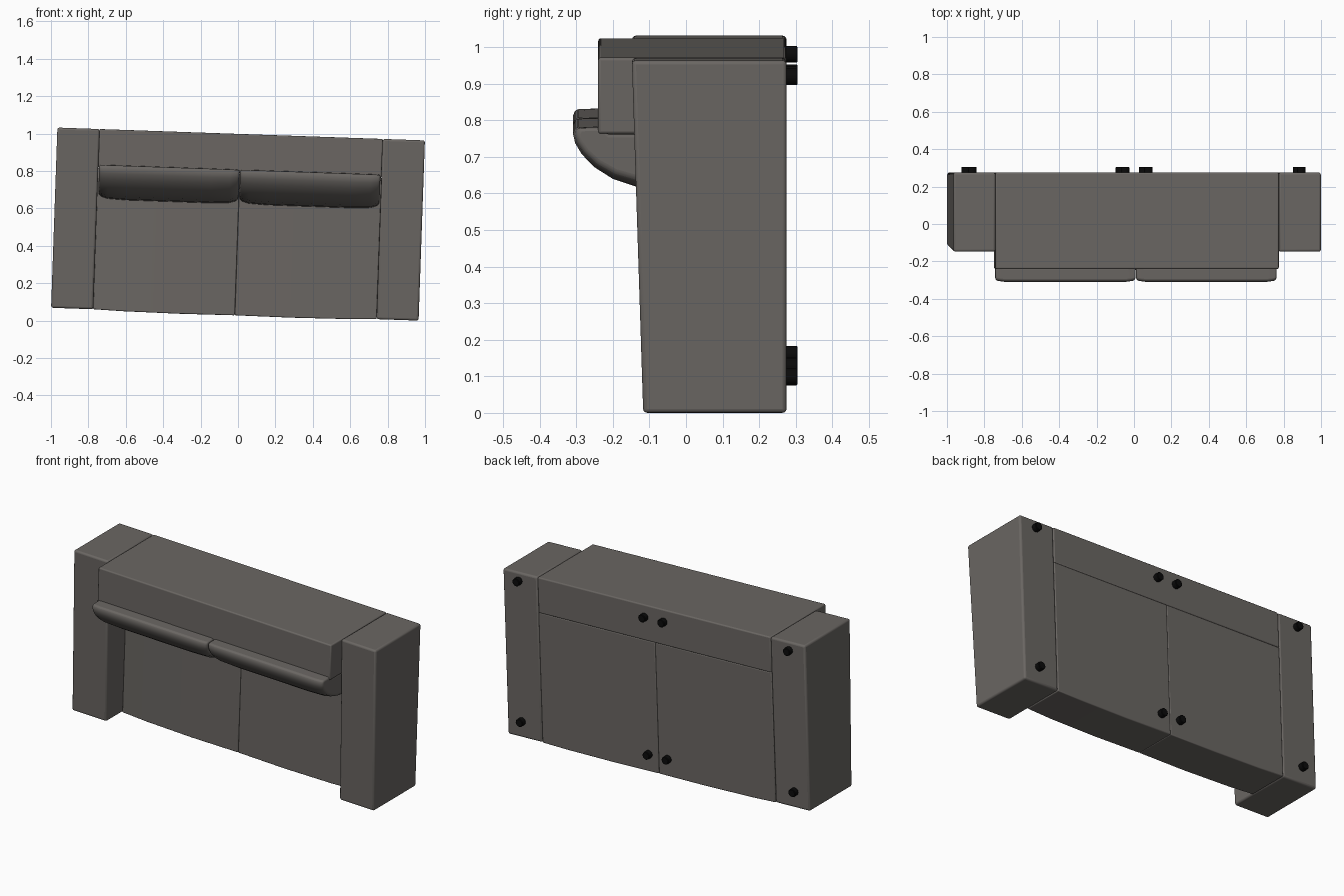
import bpy, bmesh, math
from mathutils import Matrix

cube = bpy.data.objects.get("Cube")
if cube:
    bpy.data.objects.remove(cube, do_unlink=True)

# The sofa lies on its back side, tipped slightly sideways
TILT = Matrix.Translation((0, 0, 0.516)) @ Matrix.Rotation(math.radians(2), 4, 'Y')
TOP, BACK, INNER, OUTER = 0.482, 0.275, 0.758, 0.983


def material(name, rgb):
    m = bpy.data.materials.new(name)
    m.use_nodes = True
    m.diffuse_color = (*rgb, 1)
    bsdf = m.node_tree.nodes["Principled BSDF"]
    bsdf.inputs["Base Color"].default_value = (*rgb, 1)
    bsdf.inputs["Roughness"].default_value = 0.8
    return m


fabric = material("grey fabric", (0.145, 0.134, 0.124))
black = material("black plastic", (0.003, 0.003, 0.003))


def finish(bm, name, mat, bevel, segments=3):
    bmesh.ops.recalc_face_normals(bm, faces=bm.faces)
    mesh = bpy.data.meshes.new(name)
    bm.to_mesh(mesh)
    bm.free()
    mesh.materials.append(mat)
    obj = bpy.data.objects.new(name, mesh)
    bpy.context.collection.objects.link(obj)
    obj.matrix_world = TILT
    mod = obj.modifiers.new("soft edges", 'BEVEL')
    mod.width, mod.segments = bevel, segments
    mod.limit_method, mod.angle_limit = 'ANGLE', math.radians(40)
    bpy.ops.object.select_all(action='DESELECT')
    obj.select_set(True)
    bpy.context.view_layer.objects.active = obj
    bpy.ops.object.shade_smooth_by_angle(angle=math.radians(40))


def loft(name, sections, bevel):
    """Skin a row of (x, side profile) sections and cap both ends."""
    bm = bmesh.new()
    rings = [[bm.verts.new((x, y, z)) for y, z in profile] for x, profile in sections]
    for a, b in zip(rings, rings[1:]):
        for i in range(len(a)):
            bm.faces.new((a[i - 1], a[i], b[i], b[i - 1]))
    bm.faces.new(rings[0])
    bm.faces.new(rings[-1])
    finish(bm, name, fabric, bevel)


def box(y0, y1, z0, z1):
    return [(y0, z0), (y1, z0), (y1, z1), (y0, z1)]


# Backrest spanning between the arms
backrest = box(-0.24, BACK, 0.274, TOP)
loft("backrest", [(-INNER, backrest), (INNER, backrest)], 0.007)

# Side profiles of arm and rounded back pillow
arm = [(-0.117, -TOP), (BACK, -TOP), (BACK, TOP), (-0.148, TOP)]
pillow = [(0.06, 0.27), (0.06, 0.105), (-0.06, 0.112), (-0.14, 0.125), (-0.2, 0.145),
          (-0.25, 0.177), (-0.285, 0.214), (-0.303, 0.245), (-0.309, 0.272),
          (-0.302, 0.29), (-0.235, 0.292), (-0.22, 0.27)]
# Pillow end taper: distance from the end, depth factor, height factor
taper = [(0, 0.96, 0.82), (0.015, 0.985, 0.91), (0.05, 1, 0.97), (0.15, 1, 1)]


def pillow_section(x, depth, height):
    return x, [(y * depth, 0.28 + (z - 0.28) * height) for y, z in pillow]


for side, s in (("left", 1), ("right", -1)):
    loft(side + "_arm", [(s * INNER, arm), (s * OUTER, arm)], 0.011)

    # Seat half, with a front edge that swells slightly towards the middle
    seat = [(s * x, box(0.03 - swell, BACK, -TOP - swell, 0.276))
            for x, swell in ((0, 0.006), (0.3, 0.008), (0.6, 0.005), (INNER, 0))]
    loft(side + "_seat", seat, 0.005)

    ends = [pillow_section(s * (0.002 + d), a, b) for d, a, b in taper]
    ends += [pillow_section(s * (0.752 - d), a, b) for d, a, b in reversed(taper)]
    loft(side + "_back_pillow", ends, 0.008)

    # Round feet on the underside
    for place, x, z in (("outer_rear", 0.88, 0.434), ("inner_rear", 0.062, 0.412),
                        ("outer_front", 0.887, -0.387), ("inner_front", 0.062, -0.388)):
        bm = bmesh.new()
        bmesh.ops.create_cone(
            bm, cap_ends=True, segments=12, radius1=0.023, radius2=0.023, depth=0.04,
            matrix=Matrix.Translation((s * x, BACK + 0.01, z)) @ Matrix.Rotation(math.pi / 2, 4, 'X'))
        finish(bm, f"{side}_{place}_foot", black, 0.003, 1)
